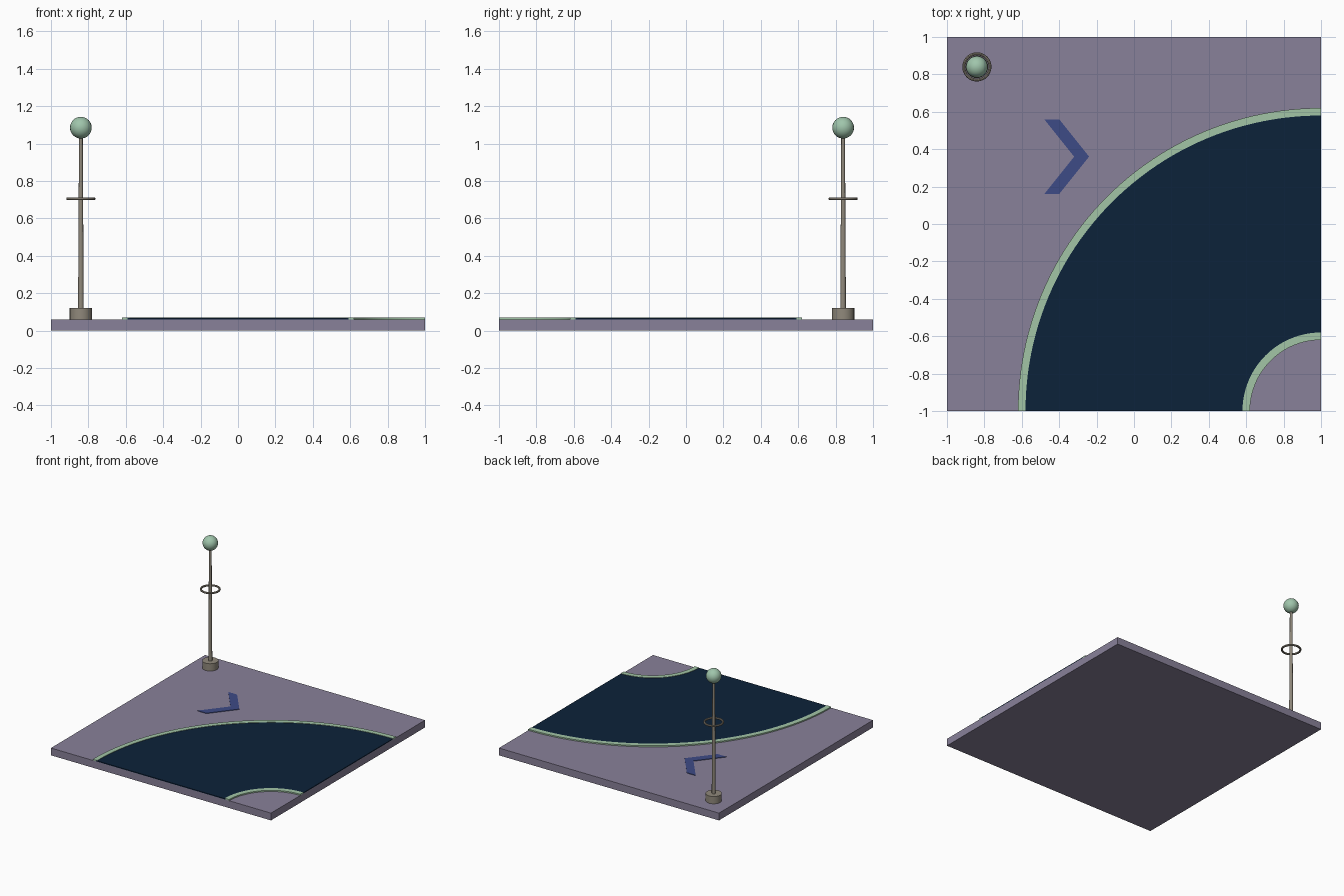
import bpy, bmesh
from math import cos, sin, pi, radians

cube = bpy.data.objects.get("Cube")
if cube:
    bpy.data.objects.remove(cube, do_unlink=True)


def material(name, rgb):
    m = bpy.data.materials.new(name)
    m.use_nodes = True
    m.diffuse_color = (*rgb, 1)
    m.node_tree.nodes["Principled BSDF"].inputs["Base Color"].default_value = (*rgb, 1)
    return m


mauve = material("mauve paving", (0.25, 0.22, 0.32))
navy = material("navy road", (0.0037, 0.016, 0.042))
mint = material("mint edging", (0.36, 0.56, 0.38))
blue = material("blue marking", (0.047, 0.07, 0.24))
metal = material("warm grey metal", (0.28, 0.25, 0.2))
glow = material("pale green lamp", (0.35, 0.56, 0.41))


def finish(name, mat, smooth=False):
    ob = bpy.context.object
    ob.name = ob.data.name = name
    ob.data.materials.append(mat)
    if smooth:
        bpy.ops.object.shade_smooth_by_angle(angle=radians(40))
    return ob


def plate(name, outline, z0, z1, mat):
    """Extrude a flat outline from z0 up to z1."""
    bm = bmesh.new()
    face = bm.faces.new([bm.verts.new((x, y, z0)) for x, y in outline])
    up = bmesh.ops.extrude_face_region(bm, geom=[face])["geom"]
    bmesh.ops.translate(bm, vec=(0, 0, z1 - z0),
                        verts=[v for v in up if isinstance(v, bmesh.types.BMVert)])
    bmesh.ops.recalc_face_normals(bm, faces=bm.faces)
    mesh = bpy.data.meshes.new(name)
    bm.to_mesh(mesh)
    bm.free()
    ob = bpy.data.objects.new(name, mesh)
    bpy.context.collection.objects.link(ob)
    mesh.materials.append(mat)
    return ob


def quarter_ring(inner, outer, steps=48):
    """Quarter band around the front left corner of the tile."""
    def arc(r):
        angles = [pi / 2 + pi / 2 * i / steps for i in range(steps + 1)]
        return [(1 + r * cos(a), -1 + r * sin(a)) for a in angles]
    return arc(outer) + arc(inner)[::-1]


# Paved tile, curved road and its two edge strips
TOP = 0.06
plate("ground_tile", [(-1, -1), (1, -1), (1, 1), (-1, 1)], 0, TOP, mauve)
plate("curved_road", quarter_ring(0.41, 1.59), TOP, 0.067, navy)
for name, r in (("inner_edge_strip", 0.4), ("outer_edge_strip", 1.6)):
    plate(name, quarter_ring(r - 0.02, r + 0.02), TOP, 0.07, mint)

# Direction arrow painted on the paving
plate("arrow_marking", [(-0.48, 0.56), (-0.40, 0.56), (-0.24, 0.36),
                        (-0.40, 0.16), (-0.48, 0.16), (-0.32, 0.36)], TOP, 0.064, blue)

# Lamp post in the back right corner
X, Y = -0.84, 0.84
bpy.ops.mesh.primitive_cylinder_add(vertices=24, radius=0.06, depth=0.06,
                                    location=(X, Y, TOP + 0.03))
finish("lamp_base", metal, True)
bpy.ops.mesh.primitive_cone_add(vertices=12, radius1=0.015, radius2=0.01, depth=0.94,
                                location=(X, Y, 0.59))
finish("lamp_pole", metal, True)
bpy.ops.mesh.primitive_torus_add(major_segments=32, minor_segments=8, major_radius=0.07,
                                 minor_radius=0.008, location=(X, Y, 0.705))
finish("lamp_ring", metal, True)
bpy.ops.mesh.primitive_uv_sphere_add(segments=24, ring_count=16, radius=0.058,
                                     location=(X, Y, 1.085))
finish("lamp_globe", glow, True)
